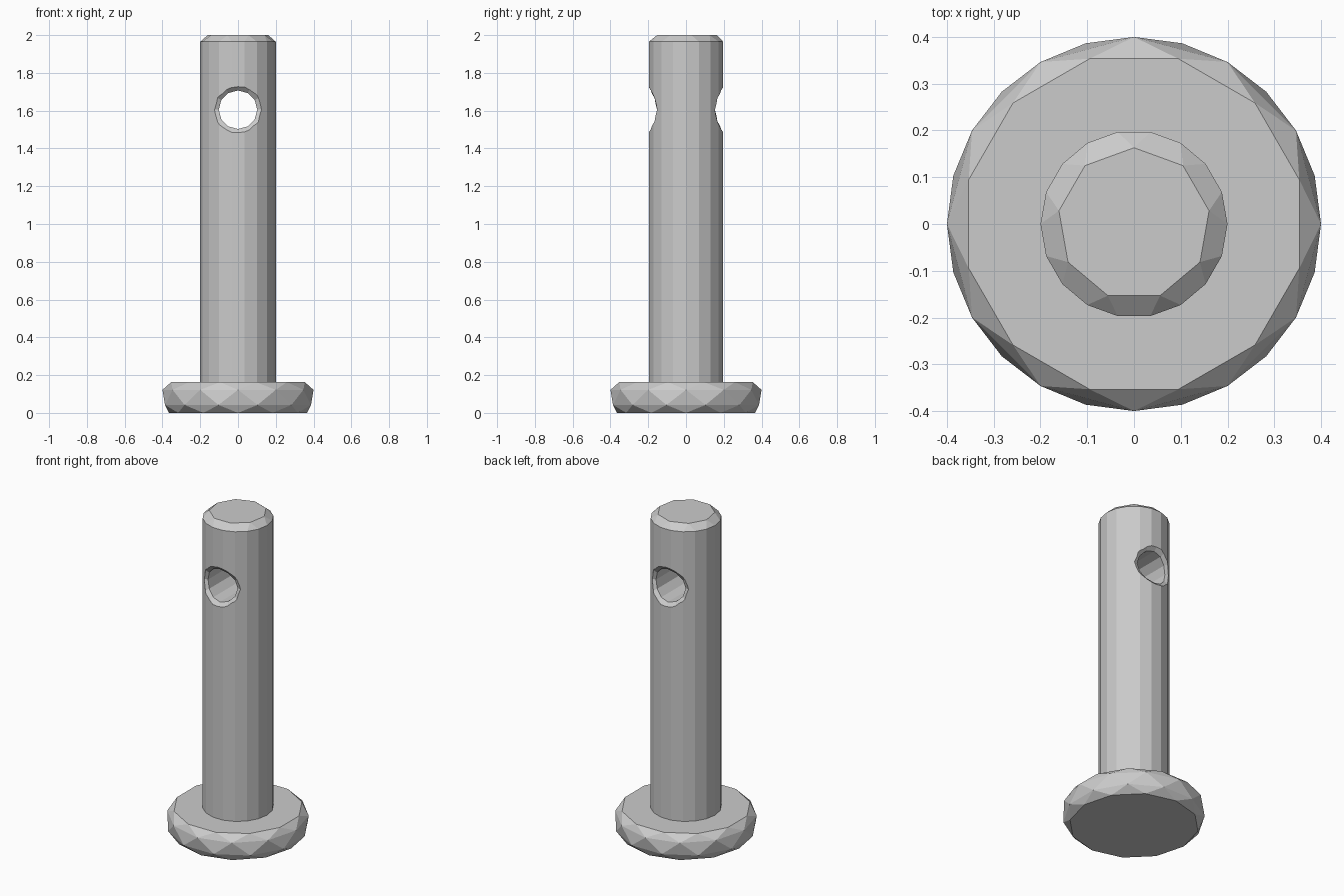
import bpy, bmesh
from math import sin, cos, pi, sqrt

if "Cube" in bpy.data.objects:
    bpy.data.objects.remove(bpy.data.objects["Cube"])


def finish(name, bm):
    bmesh.ops.recalc_face_normals(bm, faces=bm.faces[:])
    mesh = bpy.data.meshes.new(name)
    bm.to_mesh(mesh)
    bm.free()
    obj = bpy.data.objects.new(name, mesh)
    bpy.context.collection.objects.link(obj)
    return obj


def faceted_solid(name, rings):
    """Convex solid around z from rings of (radius, z, sides, turn)."""
    bm = bmesh.new()
    for r, z, n, turn in rings:
        for i in range(n):
            a = 2 * pi * (i + turn) / n
            bm.verts.new((r * cos(a), r * sin(a), z))
    bmesh.ops.convex_hull(bm, input=bm.verts[:])
    bmesh.ops.dissolve_limit(bm, angle_limit=0.01, verts=bm.verts[:], edges=bm.edges[:])
    return finish(name, bm)


def boolean(obj, other, operation):
    mod = obj.modifiers.new(operation.title(), 'BOOLEAN')
    mod.operation = operation
    mod.solver = 'EXACT'
    mod.object = other
    bpy.context.view_layer.objects.active = obj
    bpy.ops.object.modifier_apply(modifier=mod.name)
    bpy.data.objects.remove(other)


# Shaft with a chamfered tip, and the wide chamfered head at the bottom
pin = faceted_solid("clevis_pin", [(0.2, 0.1, 18, 0), (0.2, 1.965, 18, 0), (0.163, 2.0, 9, 0.25)])
head = faceted_solid("head", [(0.366, 0, 12, 0), (0.4, 0.042, 12, 0.5),
                              (0.4, 0.122, 12, 0), (0.366, 0.163, 12, 0.5)])
boolean(pin, head, 'UNION')

# Cross hole whose chamfer follows the curve of the shaft
R, SIDES, HOLE_Z = 0.2, 12, 1.605
bm = bmesh.new()
loops = []
for side, r, lift in [(-1, 0.15, 0.025), (-1, 0.102, -0.023), (1, 0.102, -0.023), (1, 0.15, 0.025)]:
    loop = []
    for i in range(SIDES):
        a = 2 * pi * i / SIDES
        x = r * cos(a)
        y = side * (sqrt(R * R - x * x) + lift)
        loop.append(bm.verts.new((x, y, HOLE_Z + r * sin(a))))
    loops.append(loop)
for a, b in zip(loops, loops[1:]):
    for i in range(SIDES):
        j = (i + 1) % SIDES
        bm.faces.new((a[i], a[j], b[j], b[i]))
for loop, y in ((loops[0], -0.3), (loops[-1], 0.3)):
    tip = bm.verts.new((0, y, HOLE_Z))
    for i in range(SIDES):
        bm.faces.new((loop[i], loop[(i + 1) % SIDES], tip))
boolean(pin, finish("hole_cutter", bm), 'DIFFERENCE')
